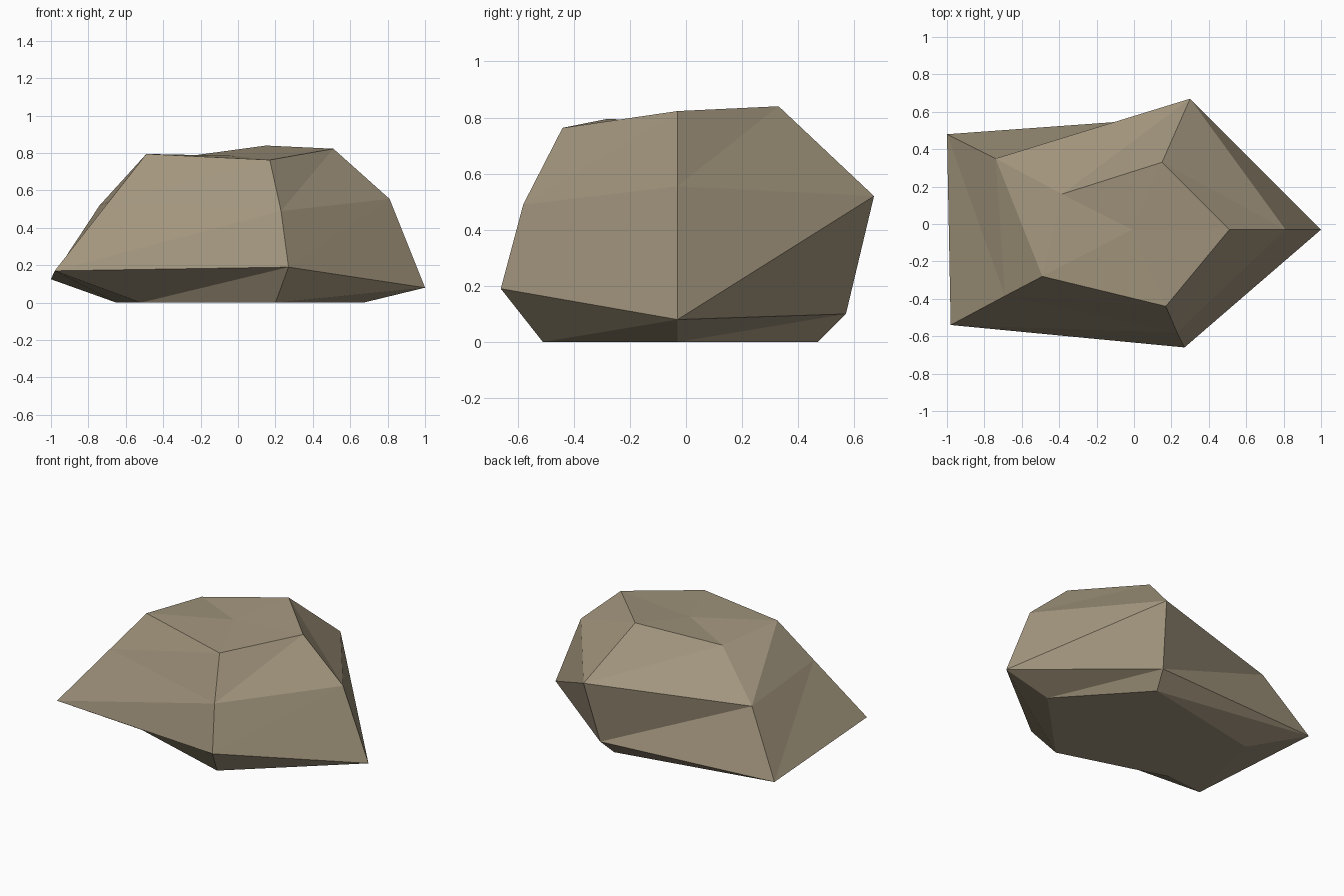
import bpy
import bmesh

if "Cube" in bpy.data.objects:
    bpy.data.objects.remove(bpy.data.objects["Cube"])

# Five-sided rock built as a stack of irregular rings, bottom to top
RINGS = [
    # base footprint
    [(-0.52, -0.29, 0), (0.20, -0.51, 0), (0.67, -0.03, 0), (0.21, 0.47, 0), (-0.65, 0.295, 0)],
    # widest ring
    [(-0.98, -0.54, 0.17), (0.27, -0.66, 0.19), (1.0, -0.03, 0.08), (0.245, 0.57, 0.10), (-1.0, 0.48, 0.125)],
    # shoulder
    [(-0.69, -0.385, 0.54), (0.23, -0.58, 0.49), (0.81, -0.03, 0.555), (0.30, 0.67, 0.52), (-0.74, 0.35, 0.52)],
    # crown
    [(-0.49, -0.28, 0.795), (0.17, -0.44, 0.763), (0.51, -0.03, 0.823), (0.15, 0.33, 0.84), (-0.385, 0.16, 0.767)],
]
CROWN_CENTRE = (-0.01, -0.03, 0.785)

bm = bmesh.new()
rings = [[bm.verts.new(p) for p in ring] for ring in RINGS]
n = len(rings[0])

# Sides: each facet is split along the same diagonal
for low, high in zip(rings, rings[1:]):
    for i in range(n):
        j = (i + 1) % n
        bm.faces.new((low[i], low[j], high[j]))
        bm.faces.new((low[i], high[j], high[i]))

# Flat underside and slightly dished top fan
bm.faces.new(rings[0][::-1])
centre = bm.verts.new(CROWN_CENTRE)
for i in range(n):
    bm.faces.new((rings[-1][i], rings[-1][(i + 1) % n], centre))

bmesh.ops.recalc_face_normals(bm, faces=bm.faces)
mesh = bpy.data.meshes.new("rock")
bm.to_mesh(mesh)
bm.free()

# Stone colour
stone = bpy.data.materials.new("tan stone")
stone.diffuse_color = (0.36, 0.30, 0.205, 1)
stone.use_nodes = True
stone.node_tree.nodes["Principled BSDF"].inputs["Base Color"].default_value = stone.diffuse_color
mesh.materials.append(stone)

rock = bpy.data.objects.new("rock", mesh)
bpy.context.collection.objects.link(rock)
